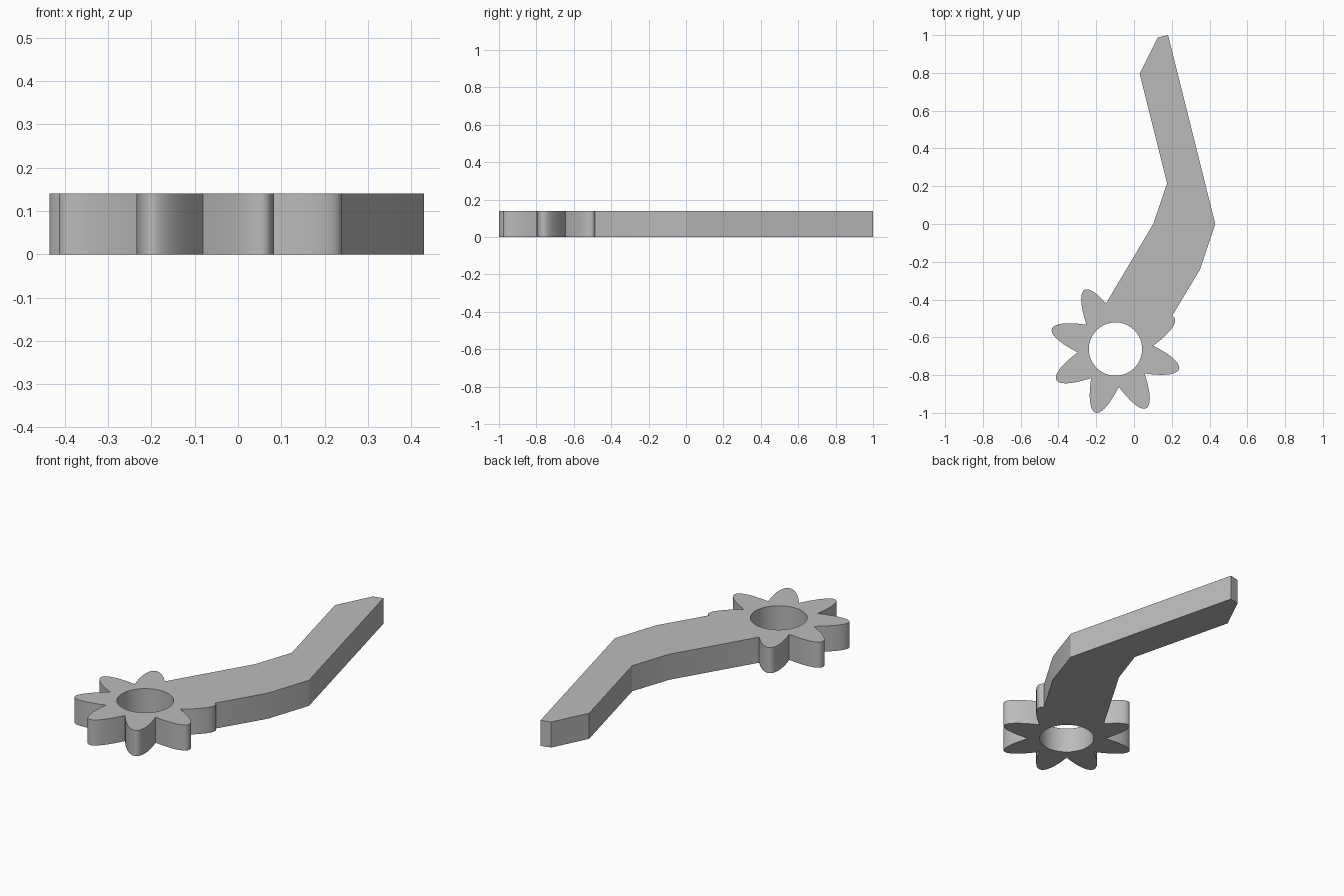
import bpy, bmesh, math

if "Cube" in bpy.data.objects:
    bpy.data.objects.remove(bpy.data.objects["Cube"], do_unlink=True)

HEIGHT = 0.14
HUB = (-0.098, -0.662)
PETALS, PETAL_STEPS = 8, 32
LONG, SHORT = 0.353, 0.09      # half axes of each elliptical petal
TILT = math.radians(27.5)
BORE = 0.141

grey = bpy.data.materials.new("plain grey")
grey.use_nodes = True
grey.diffuse_color = (0.5, 0.5, 0.5, 1)
grey.node_tree.nodes["Principled BSDF"].inputs["Base Color"].default_value = (0.5, 0.5, 0.5, 1)


def prism(name, outline, bottom=0.0, top=HEIGHT):
    """Extrude a flat outline straight up."""
    bm = bmesh.new()
    face = bm.faces.new([bm.verts.new((x, y, bottom)) for x, y in outline])
    ext = bmesh.ops.extrude_face_region(bm, geom=[face])["geom"]
    bmesh.ops.translate(bm, vec=(0, 0, top - bottom),
                        verts=[v for v in ext if isinstance(v, bmesh.types.BMVert)])
    bmesh.ops.recalc_face_normals(bm, faces=bm.faces)
    mesh = bpy.data.meshes.new(name)
    bm.to_mesh(mesh)
    bm.free()
    mesh.materials.append(grey)
    obj = bpy.data.objects.new(name, mesh)
    bpy.context.collection.objects.link(obj)
    return obj


def combine(target, other, operation):
    """Apply a boolean and discard the second object."""
    mod = target.modifiers.new(operation.lower(), 'BOOLEAN')
    mod.operation, mod.solver, mod.object = operation, 'EXACT', other
    bpy.context.view_layer.objects.active = target
    bpy.ops.object.modifier_apply(modifier=mod.name)
    bpy.data.objects.remove(other, do_unlink=True)


def around_hub(radius, angle):
    return HUB[0] + radius * math.cos(angle), HUB[1] + radius * math.sin(angle)


# Petal wheel: one elliptical tip repeated round the hub, meeting in sharp valleys
valley = math.atan(LONG / SHORT * math.tan(math.pi / PETALS))
wheel_outline = []
for p in range(PETALS):
    for s in range(PETAL_STEPS):
        t = valley * (2 * s / PETAL_STEPS - 1)
        u, v = LONG * math.cos(t), SHORT * math.sin(t)
        wheel_outline.append(around_hub(
            math.hypot(u, v), math.atan2(v, u) + TILT + p * math.tau / PETALS))
lever = prism("lever_with_petal_wheel", wheel_outline)

# Bent arm, its root buried in the wheel
arm = prism("arm", [
    (-0.17, -0.457), (0.12, -0.623), (0.35, -0.24), (0.43, 0.0), (0.18, 1.0),
    (0.125, 0.987), (0.03, 0.795), (0.175, 0.215), (0.102, 0.0)])
combine(lever, arm, 'UNION')

# Round through hole
bore = prism("bore_cutter", [around_hub(BORE, i * math.tau / 64) for i in range(64)],
             -0.1, HEIGHT + 0.1)
combine(lever, bore, 'DIFFERENCE')

bpy.ops.object.select_all(action='DESELECT')
lever.select_set(True)
bpy.context.view_layer.objects.active = lever
bpy.ops.object.shade_smooth_by_angle(angle=math.radians(25))
